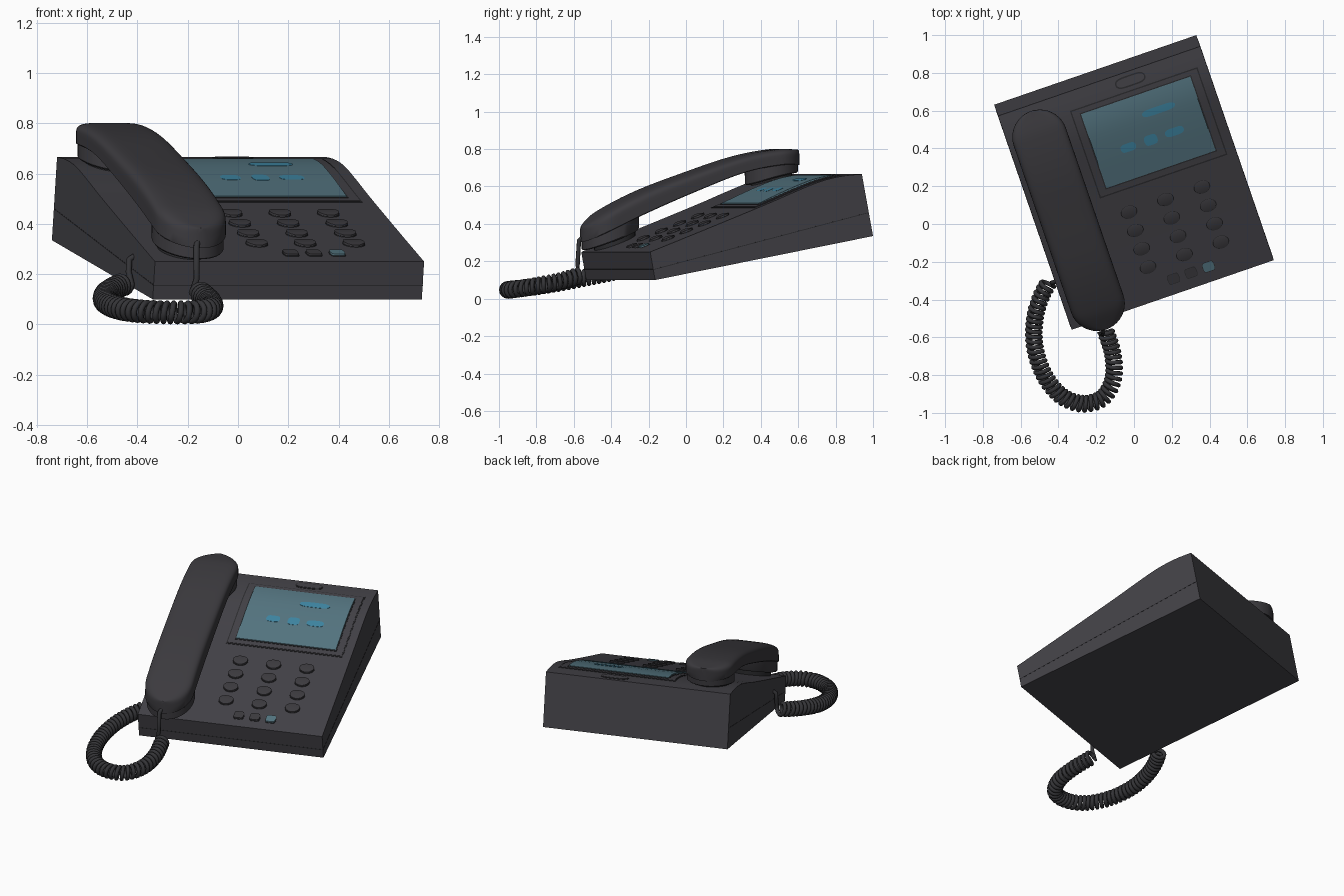
import bpy, math
from mathutils import Vector, Matrix

if "Cube" in bpy.data.objects:
    bpy.data.objects.remove(bpy.data.objects["Cube"])

# The phone is built in a local frame (u across, v front to back), then turned
ROOT = Matrix.Translation((0, 0.22, 0)) @ Matrix.Rotation(math.radians(19), 4, 'Z')


def material(name, rgb):
    m = bpy.data.materials.new(name)
    m.diffuse_color = (*rgb, 1)
    m.use_nodes = True
    m.node_tree.nodes["Principled BSDF"].inputs["Base Color"].default_value = m.diffuse_color
    return m


BODY = material("charcoal_body", (0.055, 0.053, 0.062))
HAND = material("dark_handset", (0.044, 0.042, 0.048))
LINE = material("near_black", (0.024, 0.024, 0.027))
CORD = material("cord_black", (0.034, 0.034, 0.038))
GLASS = material("teal_glass", (0.088, 0.175, 0.215))
BLUE = material("blue_display", (0.048, 0.235, 0.36))


def interp(pts, x):
    """Smooth curve through (x, value) points, straight beyond the ends."""
    n = len(pts)

    def slope(i):
        a, b = pts[max(i - 1, 0)], pts[min(i + 1, n - 1)]
        return (b[1] - a[1]) / (b[0] - a[0])
    if x <= pts[0][0]:
        return pts[0][1] + slope(0) * (x - pts[0][0])
    if x >= pts[-1][0]:
        return pts[-1][1] + slope(n - 1) * (x - pts[-1][0])
    i = max(k for k in range(n - 1) if pts[k][0] <= x)
    (x0, y0), (x1, y1) = pts[i], pts[i + 1]
    h = x1 - x0
    t = (x - x0) / h
    return ((2*t**3 - 3*t**2 + 1) * y0 + (t**3 - 2*t**2 + t) * h * slope(i)
            + (3*t**2 - 2*t**3) * y1 + (t**3 - t**2) * h * slope(i + 1))


def make(name, verts, faces, mat, angle=35):
    me = bpy.data.meshes.new(name)
    me.from_pydata([ROOT @ Vector(p) for p in verts], [], faces)
    me.materials.append(mat)
    ob = bpy.data.objects.new(name, me)
    bpy.context.collection.objects.link(ob)
    bpy.ops.object.select_all(action='DESELECT')
    ob.select_set(True)
    bpy.context.view_layer.objects.active = ob
    bpy.ops.object.mode_set(mode='EDIT')
    bpy.ops.mesh.select_all(action='SELECT')
    bpy.ops.mesh.normals_make_consistent(inside=False)
    bpy.ops.object.mode_set(mode='OBJECT')
    bpy.ops.object.shade_smooth_by_angle(angle=math.radians(angle))
    return ob


def prism(name, prof, hu, mat):
    """Side profile of (v, z) points extruded across the width."""
    n = len(prof)
    verts = [(s * hu, v, z) for s in (-1, 1) for v, z in prof]
    faces = [(k, (k+1) % n, n + (k+1) % n, n + k) for k in range(n)]
    make(name, verts, faces + [tuple(range(n)), tuple(range(n, 2 * n))], mat, 30)


def loft(name, cu, stations, section, mat):
    """stations: (v, half width, bottom z, top z); section: (-1..1, 0..1) points."""
    verts = [(cu + a * w, v, zb + b * (zt - zb))
             for v, w, zb, zt in stations for a, b in section]
    n, m = len(section), len(stations)
    faces = [(i*n + k, i*n + (k+1) % n, (i+1)*n + (k+1) % n, (i+1)*n + k)
             for i in range(m - 1) for k in range(n)]
    faces += [tuple(range(n)), tuple(range((m-1)*n, m*n))]
    return make(name, verts, faces, mat)


def spow(x, p):
    return math.copysign(abs(x) ** p, x)


RECT = [(-1, 0), (1, 0), (1, 1), (-1, 1)]
# handset section: crisp flat underside, softly rounded top
ROUND = [(-0.97, 0), (0.97, 0), (1, 0.04)]
ROUND += [(spow(math.cos(t), 0.4), 0.45 + 0.55 * math.sin(t) ** 0.6)
          for t in [math.pi * k / 24 for k in range(25)]] + [(-1, 0.04)]

# Top surface of the body: (v, z)
TOP = [(-0.63, 0.25), (-0.3, 0.377), (0.05, 0.514), (0.20, 0.576),
       (0.34, 0.629), (0.46, 0.656), (0.567, 0.666)]


def surf(v):
    return interp(TOP, v)


def plate(name, cu, cv, hu, hv, h, mat, p=0.0, n=16, dome=0.0):
    """Raised patch on the top surface; p = 0 square, 1 elliptical."""
    st = []
    for i in range(n + 1):
        s = -math.cos(math.pi * i / n)
        v = cv + hv * s
        w = hu * max(1 - s * s, 0.003) ** (p / 2)
        st.append((v, w, surf(v) - 0.01, surf(v) + h + dome * (1 - s * s)))
    return loft(name, cu, st, RECT, mat)


# Wedge shaped body and the thin seam around its front and sides
top = [-0.63 + 1.197 * i / 30 for i in range(31)]
prism("body", [(-0.602, 0.10)] + [(v, surf(v)) for v in top] + [(0.63, 0.335)], 0.566, BODY)
prism("body_seam", [(-0.613, 0.1535), (-0.6135, 0.1575), (0.60, 0.461), (0.60, 0.457)], 0.567, LINE)

# Display with outlined bezel
plate("bezel_outline", 0.159, 0.223, 0.357, 0.245, 0.002, LINE)
plate("bezel", 0.159, 0.223, 0.350, 0.238, 0.004, BODY)
plate("screen_outline", 0.158, 0.226, 0.312, 0.213, 0.006, LINE)
plate("screen", 0.158, 0.226, 0.306, 0.207, 0.009, GLASS, dome=0.006)
for i, (u, v, hu, hv) in enumerate([(0.248, 0.322, 0.092, 0.019), (0.032, 0.185, 0.042, 0.022),
                                    (0.158, 0.184, 0.036, 0.027), (0.290, 0.185, 0.052, 0.021)]):
    plate(f"display_mark_{i}", u, v, hu, hv, 0.0155, BLUE, p=0.4)

# Indicator pill behind the display
plate("indicator_outline", 0.157, 0.517, 0.084, 0.030, 0.002, LINE, p=0.4)
plate("indicator", 0.157, 0.517, 0.077, 0.022, 0.004, BODY, p=0.4)

# Keypad
for r in range(4):
    for c in range(3):
        u, v = -0.076 + 0.204 * c, -0.14 - 0.1027 * r
        plate(f"key_rim_{r}_{c}", u, v, 0.046, 0.034, 0.003, LINE, p=1)
        plate(f"key_{r}_{c}", u, v, 0.044, 0.032, 0.008, HAND, p=1, dome=0.004)
for c in range(3):
    u = 0.032 + 0.098 * c
    plate(f"function_rim_{c}", u, -0.55, 0.033, 0.027, 0.002, LINE, p=0.25)
    plate(f"function_key_{c}", u, -0.55, 0.030, 0.024, 0.009, GLASS if c == 2 else HAND, p=0.25)

# Handset bar: arched, with rounded ends
HTOP = [(-0.685, 0.385), (-0.58, 0.465), (-0.36, 0.575), (-0.07, 0.68),
        (0.19, 0.762), (0.40, 0.80), (0.53, 0.797)]
HBOT = [(-0.685, 0.305), (-0.58, 0.358), (-0.36, 0.460), (-0.07, 0.58),
        (0.19, 0.675), (0.40, 0.715), (0.53, 0.715)]
HU, R = -0.393, 0.146
spots = [(-0.545 - 0.143 * math.cos(t), R * max(math.sin(t), 0.08))
         for t in [math.pi / 2 * k / 10 for k in range(11)]]
spots += [(-0.545 + 0.935 * k / 24, R) for k in range(1, 24)]
spots += [(0.39 + 0.145 * math.sin(t), R * max(math.cos(t), 0.08))
          for t in [math.pi / 2 * k / 10 for k in range(11)]]
loft("handset_bar", HU, [(v, w, interp(HBOT, v), interp(HTOP, v)) for v, w in spots], ROUND, HAND)


# Handset cups, reaching down to the cradle
def cup(name, cv, ru, rv, gap):
    n, verts = 40, []
    for scale, f in ((0.95, 0.0), (0.99, 0.06), (1.0, 1.0)):
        for k in range(n):
            t = math.tau * k / n
            v = cv + scale * rv * math.sin(t)
            lo = surf(v) + gap
            hi = (interp(HTOP, v) + interp(HBOT, v)) / 2
            verts.append((HU + scale * ru * math.cos(t), v, lo + f * (hi - lo)))
    faces = [(j*n + k, j*n + (k+1) % n, (j+1)*n + (k+1) % n, (j+1)*n + k)
             for j in range(2) for k in range(n)]
    faces += [tuple(range(n)), tuple(range(2 * n, 3 * n))]
    make(name, verts, faces, HAND)
    # hidden cradle pad under the cup
    plate(name + "_cradle", HU, max(cv, -0.5), ru * 0.8, min(rv * 0.8, 0.11), gap + 0.005, LINE, p=1)


cup("mouthpiece", -0.525, 0.143, 0.156, 0.026)
cup("earpiece", 0.385, 0.142, 0.143, 0.012)

# Coiled cord: helix swept along a looping path, with straight leads at both ends
path = [Vector(p) for p in [
    (-0.150, -0.565, 0.125), (-0.112, -0.69, 0.09), (-0.110, -0.82, 0.065),
    (-0.165, -0.92, 0.050), (-0.27, -0.952, 0.048), (-0.385, -0.91, 0.052),
    (-0.475, -0.80, 0.066), (-0.525, -0.65, 0.09), (-0.525, -0.50, 0.12),
    (-0.490, -0.38, 0.145), (-0.455, -0.315, 0.16)]]
dist = [0.0]
for a, b in zip(path, path[1:]):
    dist.append(dist[-1] + (b - a).length)
tracks = [[(d, p[k]) for d, p in zip(dist, path)] for k in range(3)]


def along(d):
    return Vector([interp(t, d) for t in tracks])


TURNS, STEPS, COIL = 46, 16, 0.036
pts = [Vector((-0.16, -0.54, 0.34)), Vector((-0.165, -0.572, 0.31)), Vector((-0.165, -0.58, 0.18))]
for i in range(TURNS * STEPS + 1):
    d = dist[-1] * i / (TURNS * STEPS)
    t = (along(d + 0.004) - along(d - 0.004)).normalized()
    side = t.cross(Vector((0, 0, 1))).normalized()
    a = math.tau * i / STEPS
    pts.append(along(d) + COIL * (math.cos(a) * side + math.sin(a) * side.cross(t)))
pts += [Vector((-0.435, -0.31, 0.21)), Vector((-0.432, -0.31, 0.26)), Vector((-0.405, -0.30, 0.275))]

cu = bpy.data.curves.new("coiled_cord", 'CURVE')
cu.dimensions = '3D'
cu.bevel_depth = 0.012
cu.bevel_resolution = 2
cu.use_fill_caps = True
sp = cu.splines.new('POLY')
sp.points.add(len(pts) - 1)
for q, p in zip(sp.points, pts):
    q.co = (*p, 1)
cu.materials.append(CORD)
cord = bpy.data.objects.new("coiled_cord", cu)
bpy.context.collection.objects.link(cord)
bpy.ops.object.select_all(action='DESELECT')
cord.select_set(True)
bpy.context.view_layer.objects.active = cord
bpy.ops.object.convert(target='MESH')
bpy.ops.object.shade_smooth_by_angle(angle=math.radians(50))
